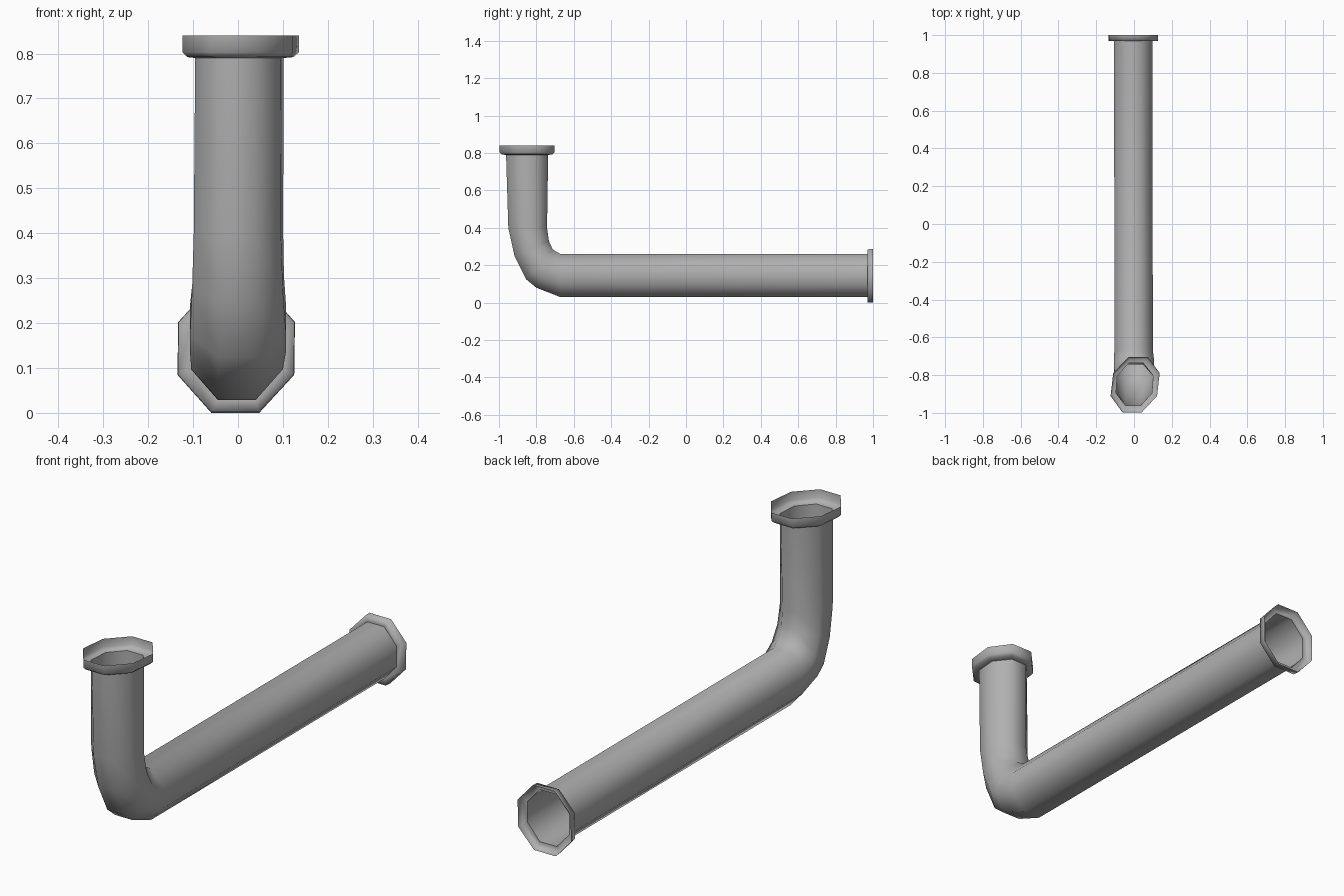
import bpy, bmesh, math

if "Cube" in bpy.data.objects:
    bpy.data.objects.remove(bpy.data.objects["Cube"])

# dark grey metal
GREY = bpy.data.materials.new("dark_grey")
GREY.diffuse_color = (0.44, 0.44, 0.44, 1)
GREY.use_nodes = True
GREY.node_tree.nodes["Principled BSDF"].inputs["Base Color"].default_value = GREY.diffuse_color

# octagon cross-section: u runs across x, v from outer (-1) to inner (+1) side
K = 0.41
OCT = [(1, -K), (1, K), (K, 1), (-K, 1), (-1, K), (-1, -K), (-K, -1), (K, -1)]


def loft(name, rings, angle):
    """Skin octagon rings: (outer yz, inner yz, centre x, half width, shear)."""
    bm = bmesh.new()
    loops = []
    for (oy, oz), (iy, iz), cx, hx, sh in rings:
        loop = []
        for u, v in OCT:
            t = (v + 1) / 2
            loop.append(bm.verts.new((cx + hx * u + sh * v,
                                      oy + (iy - oy) * t,
                                      oz + (iz - oz) * t)))
        loops.append(loop)
    for a, b in zip(loops, loops[1:]):
        for i in range(8):
            j = (i + 1) % 8
            bm.faces.new((a[i], b[i], b[j], a[j]))
    mesh = bpy.data.meshes.new(name)
    bm.to_mesh(mesh)
    bm.free()
    mesh.materials.append(GREY)
    ob = bpy.data.objects.new(name, mesh)
    bpy.context.collection.objects.link(ob)
    bpy.ops.object.select_all(action='DESELECT')
    ob.select_set(True)
    bpy.context.view_layer.objects.active = ob
    bpy.ops.object.shade_smooth_by_angle(angle=math.radians(angle))
    return ob


# mouths shared by the pipe and its collars
TOP = ((-0.962, 0.79), (-0.737, 0.79), 0.003, 0.095, 0.008)
END = ((0.972, 0.029), (0.972, 0.26), -0.004, 0.101, 0.0)

# open pipe: upright leg, elbow, long horizontal run
loft("pipe", [
    TOP,
    ((-0.950, 0.40), (-0.743, 0.40), 0.001, 0.097, 0.006),
    ((-0.917, 0.25), (-0.733, 0.33), 0.0, 0.101, 0.003),
    ((-0.855, 0.125), (-0.713, 0.285), 0.0, 0.107, 0.0),
    ((-0.800, 0.08), (-0.698, 0.275), 0.0, 0.107, 0.0),
    ((-0.670, 0.029), (-0.670, 0.26), -0.002, 0.102, 0.0),
    END,
], 75)

# cup-shaped collar on the upright end
loft("top_collar", [
    ((-0.998, 0.84), (-0.703, 0.84), 0.006, 0.123, 0.0165),
    ((-0.996, 0.803), (-0.703, 0.803), 0.006, 0.123, 0.0165),
    ((-0.985, 0.792), (-0.715, 0.792), 0.005, 0.112, 0.015),
    TOP,
], 75)

# shallow collar on the far end
loft("end_collar", [
    END,
    ((0.97, 0.002), (0.97, 0.285), -0.004, 0.129, 0.002),
    ((1.0, 0.0), (1.0, 0.287), -0.004, 0.130, 0.002),
], 120)
